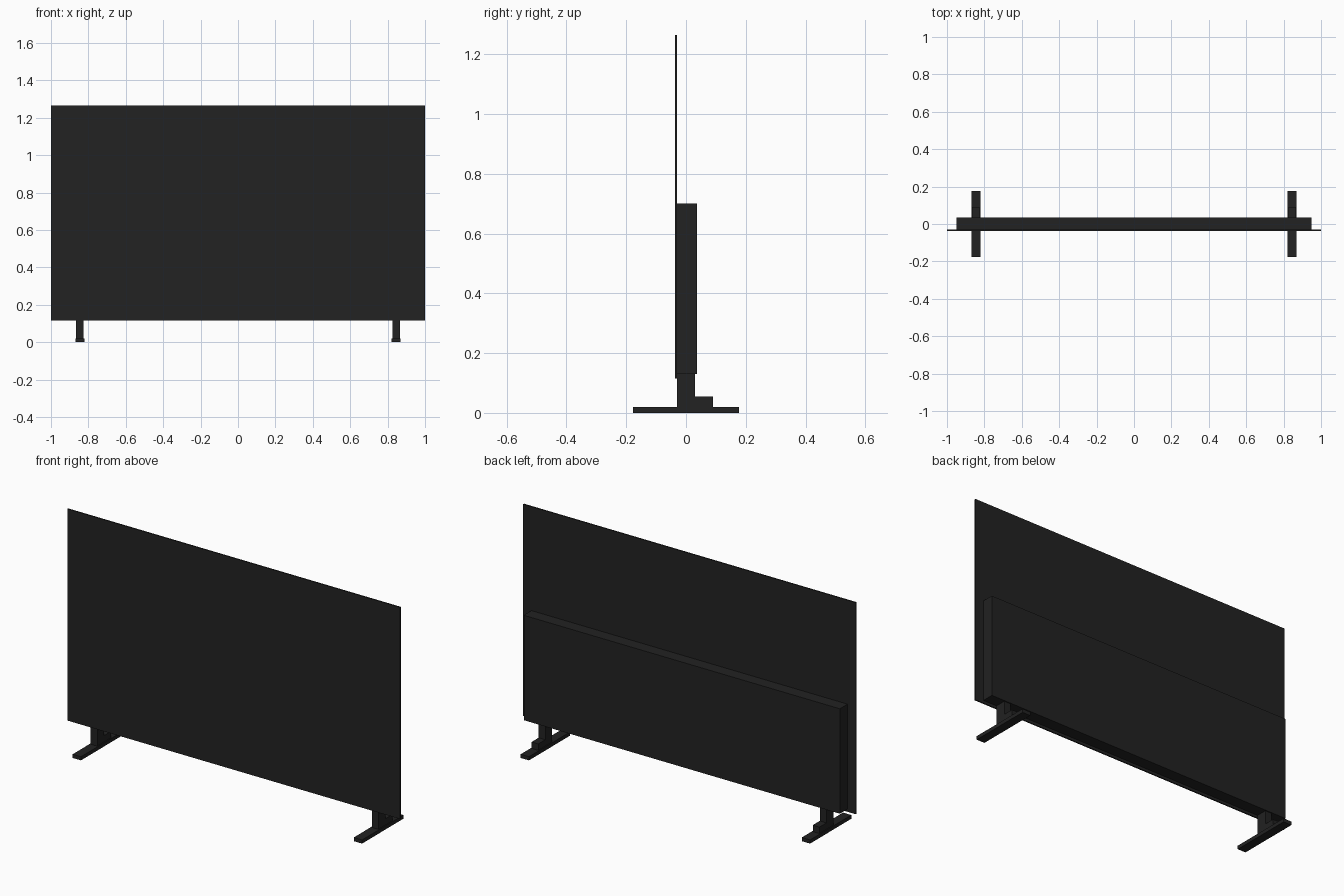
import bpy
import bmesh
from mathutils import Vector

cube = bpy.data.objects.get("Cube")
if cube:
    bpy.data.objects.remove(cube, do_unlink=True)

black = bpy.data.materials.new("matte black")
black.use_nodes = True
colour = (0.016, 0.016, 0.016, 1)
black.diffuse_color = colour
bsdf = black.node_tree.nodes["Principled BSDF"]
bsdf.inputs["Base Color"].default_value = colour
bsdf.inputs["Roughness"].default_value = 0.6


def box(name, x, y, z):
    """Flat-faced box spanning the given (low, high) ranges."""
    low, high = (Vector(c) for c in zip(x, y, z))
    bm = bmesh.new()
    bmesh.ops.create_cube(bm, size=1)
    for v in bm.verts:
        v.co = (low + high) / 2 + v.co * (high - low)
    mesh = bpy.data.meshes.new(name)
    bm.to_mesh(mesh)
    bm.free()
    mesh.materials.append(black)
    obj = bpy.data.objects.new(name, mesh)
    bpy.context.collection.objects.link(obj)
    return obj


# Thin screen with the electronics housing behind its lower half
box("screen_panel", (-1, 1), (-0.037, -0.03), (0.115, 1.265))
box("rear_housing", (-0.95, 0.95), (-0.03, 0.036), (0.13, 0.70))

# Pair of stands: flat foot, upright post and rear brace
for side, s in (("left", 1), ("right", -1)):
    centre = 0.845 * s

    def across(half):
        return centre - half, centre + half

    box(side + "_foot", across(0.025), (-0.177, 0.177), (0, 0.02))
    box(side + "_post", across(0.02), (-0.03, 0.03), (0.02, 0.13))
    box(side + "_brace", across(0.02), (0.03, 0.09), (0.02, 0.055))
